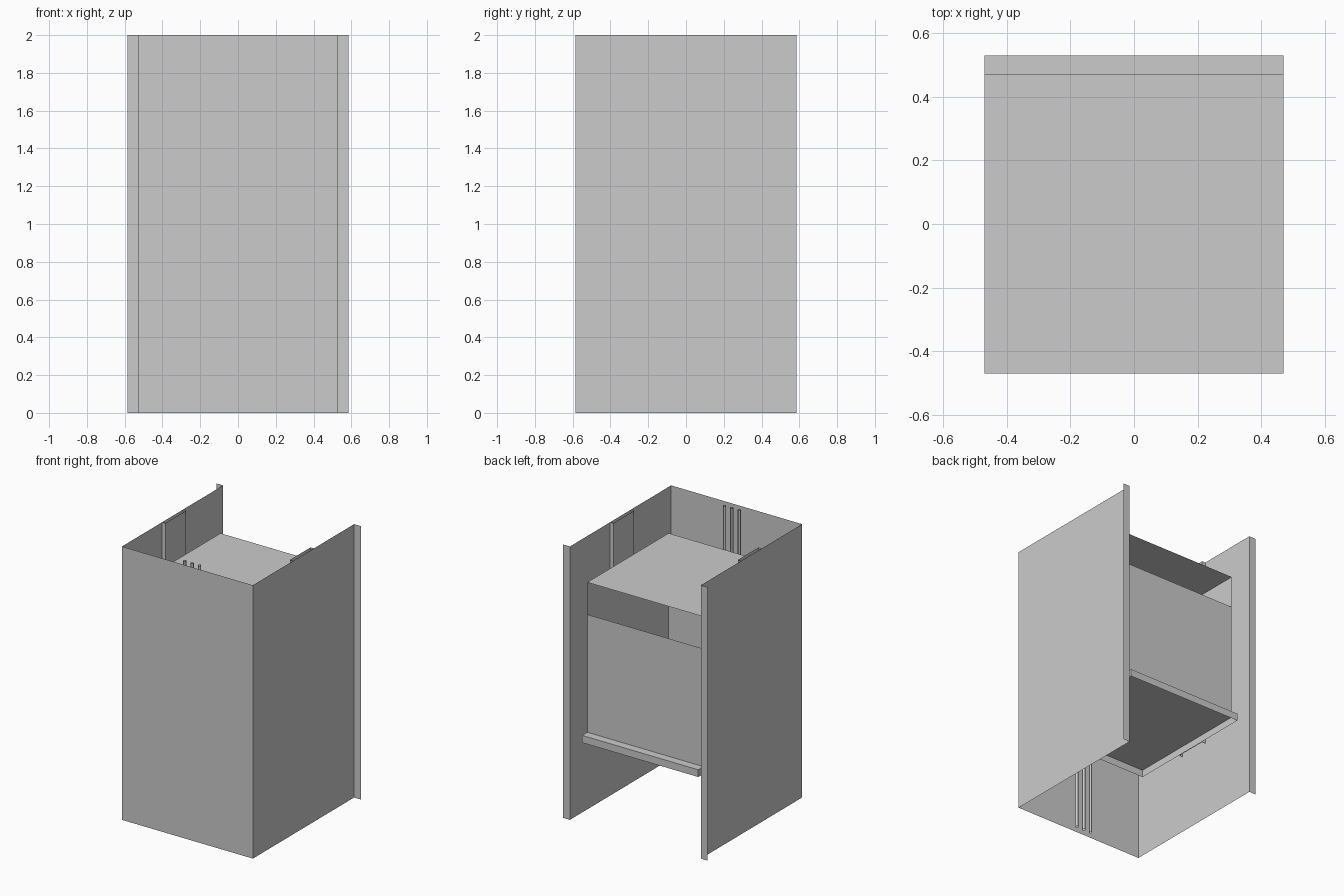
import bpy, bmesh
from mathutils import Vector

if "Cube" in bpy.data.objects:
    bpy.data.objects.remove(bpy.data.objects["Cube"])


def finish(name, bm, mirror=False):
    """Turn a bmesh into a named object, optionally mirrored across x = 0."""
    me = bpy.data.meshes.new(name)
    bm.to_mesh(me)
    bm.free()
    ob = bpy.data.objects.new(name, me)
    bpy.context.collection.objects.link(ob)
    if mirror:
        ob.modifiers.new("Mirror", 'MIRROR').use_axis[0] = True
    return ob


def sheet(name, path, z0, z1, mirror=False):
    """Thin wall: an open plan path extruded from z0 to z1."""
    bm = bmesh.new()
    low = [bm.verts.new((x, y, z0)) for x, y in path]
    high = [bm.verts.new((x, y, z1)) for x, y in path]
    for i in range(len(path) - 1):
        bm.faces.new((low[i], low[i + 1], high[i + 1], high[i]))
    return finish(name, bm, mirror)


def open_box(name, lo, hi, open_sides, mirror=False):
    """Thin-walled box with the faces pointing along open_sides removed."""
    bm = bmesh.new()
    bmesh.ops.create_cube(bm, size=1)
    lo, hi = Vector(lo), Vector(hi)
    for v in bm.verts:
        v.co = (lo + hi) / 2 + v.co * (hi - lo)
    bm.normal_update()
    gone = [f for f in bm.faces
            if any(f.normal.dot(Vector(s)) > 0.9 for s in open_sides)]
    bmesh.ops.delete(bm, geom=gone, context='FACES')
    return finish(name, bm, mirror)


UP, DOWN, BACK = (0, 0, 1), (0, 0, -1), (0, 1, 0)
W, D, F = 0.53, 0.585, 0.585   # shaft half width, half depth, flange reach
C = 0.47                       # car half width

# Shaft: three thin walls with outward flanges at the open back
sheet("shaft_walls", [(-F, D), (-W, D), (-W, -D), (W, -D), (W, D), (F, D)], 0, 2)

# Car: floor tray with sill, cabin shell, back gate with a gap above it
open_box("car_floor_tray", (-C, -C, 0.56), (C, 0.53, 0.613), [DOWN])
open_box("car_cabin", (-C, -C, 0.613), (C, C, 1.71), [DOWN, BACK])
sheet("car_gate", [(C, C), (-C, C)], 0.613, 1.475)

# Guide rails on the side walls
open_box("guide_rails", (0.503, -0.12, 0.585), (W, 0.12, 2), [UP, DOWN], mirror=True)

# Hoisting cables behind the front wall
for i in (-1, 0, 1):
    bpy.ops.mesh.primitive_cylinder_add(vertices=12, radius=0.011, depth=2,
                                        end_fill_type='NOTHING',
                                        location=(0.06 * i, -0.53, 1))
    bpy.context.object.name = f"cable_{i + 2}"
    bpy.ops.object.shade_smooth_by_angle()
